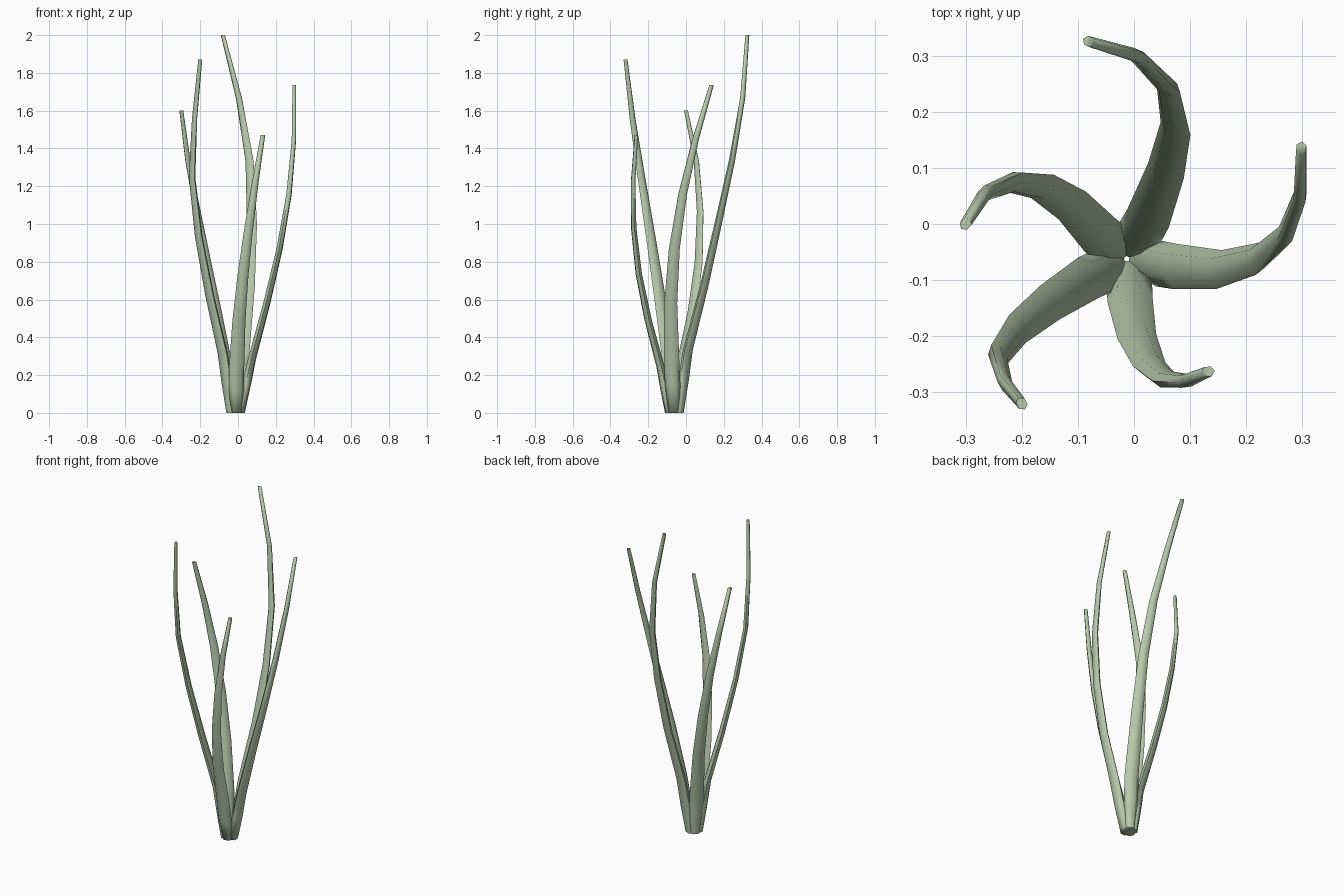
import bpy, bmesh, math
from mathutils import Vector

if "Cube" in bpy.data.objects:
    bpy.data.objects.remove(bpy.data.objects["Cube"])

SIDES = 6
CENTRE = Vector((-0.013, -0.062))

leaf_mat = bpy.data.materials.new("leaf_green")
leaf_mat.diffuse_color = (0.48, 0.59, 0.41, 1)
leaf_mat.use_nodes = True
leaf_mat.node_tree.nodes["Principled BSDF"].inputs["Base Color"].default_value = leaf_mat.diffuse_color


def leaf(name, height, path):
    """Tapering flattened tube; the path gives x, y at equal height steps."""
    points = [Vector(p) for p in path]
    out = (points[1] - CENTRE).normalized()
    side = Vector((-out.y, out.x))
    points.insert(0, CENTRE + out * 0.026)
    n = len(points) - 1
    # stations up the leaf: position, height fraction, half width, half thickness
    stations = [(p, i / n, 0.046 - 0.034 * i / n, 0.025 - 0.015 * i / n)
                for i, p in enumerate(points)]
    stations[0] = (points[0], 0, 0.029, 0.025)      # pinched foot
    stations.insert(1, ((points[0] + points[1]) / 2, 0.5 / n, 0.041, 0.025))
    bm = bmesh.new()
    rings = []
    for p, t, wide, thin in stations:
        ring = []
        for k in range(SIDES):
            a = math.tau * k / SIDES
            q = p + out * (thin * math.sin(a)) + side * (wide * math.cos(a))
            ring.append(bm.verts.new((q.x, q.y, height * t)))
        rings.append(ring)
    for lower, upper in zip(rings, rings[1:]):
        for k in range(SIDES):
            j = (k + 1) % SIDES
            bm.faces.new((lower[k], lower[j], upper[j], upper[k]))
    bm.faces.new(rings[0])
    bm.faces.new(rings[-1])
    bmesh.ops.recalc_face_normals(bm, faces=bm.faces)
    mesh = bpy.data.meshes.new(name)
    bm.to_mesh(mesh)
    bm.free()
    mesh.materials.append(leaf_mat)
    obj = bpy.data.objects.new(name, mesh)
    bpy.context.collection.objects.link(obj)
    bpy.ops.object.select_all(action='DESELECT')
    obj.select_set(True)
    bpy.context.view_layer.objects.active = obj
    bpy.ops.object.shade_smooth_by_angle(angle=math.radians(80))


# five leaves spiralling out of one root, tallest to shortest
leaf("leaf_back", 2.0, [(0.025, 0.01), (0.057, 0.095), (0.074, 0.17),
                        (0.061, 0.243), (0.005, 0.30), (-0.08, 0.325)])
leaf("leaf_front_left", 1.87, [(-0.08, -0.095), (-0.15, -0.14), (-0.208, -0.187),
                               (-0.243, -0.236), (-0.23, -0.283), (-0.2, -0.32)])
leaf("leaf_right", 1.735, [(0.075, -0.076), (0.152, -0.081), (0.22, -0.062),
                           (0.27, -0.018), (0.296, 0.05), (0.298, 0.135)])
leaf("leaf_left", 1.60, [(-0.06, -0.02), (-0.11, 0.033), (-0.163, 0.067),
                         (-0.215, 0.075), (-0.265, 0.055), (-0.3, 0.0)])
leaf("leaf_front", 1.47, [(-0.007, -0.135), (0.005, -0.2), (0.027, -0.25),
                          (0.057, -0.277), (0.092, -0.28), (0.132, -0.263)])
